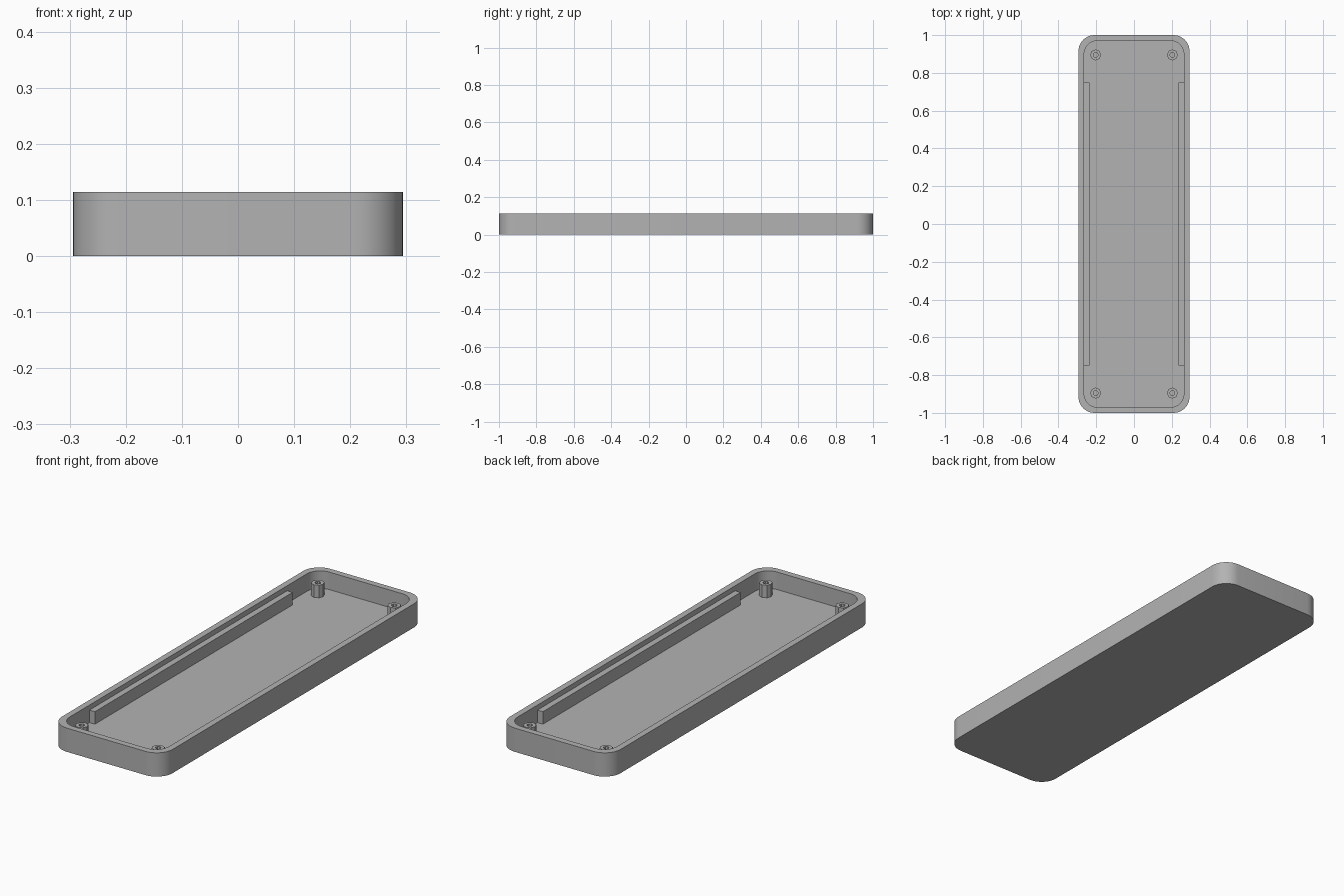
import bpy, bmesh, math

default = bpy.data.objects.get("Cube")
if default:
    bpy.data.objects.remove(default, do_unlink=True)

HALF_W, HALF_L, HEIGHT = 0.294, 1.0, 0.114
WALL, FLOOR, INNER_TOP = 0.03, 0.03, 0.09

grey = bpy.data.materials.new("plain_grey")
grey.use_nodes = True
grey.diffuse_color = (0.45, 0.45, 0.45, 1)
grey.node_tree.nodes["Principled BSDF"].inputs["Base Color"].default_value = (0.45, 0.45, 0.45, 1)


def rounded_rect(hw, hl, r, steps=10):
    """Counter-clockwise outline with rounded corners."""
    pts = []
    for q, (sx, sy) in enumerate([(1, 1), (-1, 1), (-1, -1), (1, -1)]):
        for i in range(steps + 1):
            a = math.pi / 2 * (q + i / steps)
            pts.append((sx * (hw - r) + r * math.cos(a), sy * (hl - r) + r * math.sin(a)))
    return pts


def circle(r, sides=8):
    return [(r * math.cos(math.tau * i / sides), r * math.sin(math.tau * i / sides)) for i in range(sides)]


def loft(name, sections, location=(0, 0, 0)):
    """Join equal outlines at given heights, closing both ends."""
    bm = bmesh.new()
    rings = [[bm.verts.new((x, y, z)) for x, y in pts] for pts, z in sections]
    for a, b in zip(rings, rings[1:]):
        for i in range(len(a)):
            j = (i + 1) % len(a)
            bm.faces.new((a[i], a[j], b[j], b[i]))
    bm.faces.new(rings[0][::-1])
    bm.faces.new(rings[-1])
    bmesh.ops.recalc_face_normals(bm, faces=bm.faces)
    mesh = bpy.data.meshes.new(name)
    bm.to_mesh(mesh)
    bm.free()
    mesh.materials.append(grey)
    obj = bpy.data.objects.new(name, mesh)
    obj.location = location
    bpy.context.collection.objects.link(obj)
    return obj


# Open tray: outer wall, flat rim, inner wall and floor
outer = rounded_rect(HALF_W, HALF_L, 0.085)
inner = rounded_rect(HALF_W - WALL, HALF_L - WALL, 0.07)
tray = loft("tray", [(outer, 0), (outer, HEIGHT), (inner, HEIGHT), (inner, FLOOR)])
bpy.ops.object.select_all(action="DESELECT")
tray.select_set(True)
bpy.context.view_layer.objects.active = tray
bpy.ops.object.shade_smooth_by_angle(angle=math.radians(30))

for side, sx in (("left", 1), ("right", -1)):
    # Ledge along the inside of each long wall
    hw, hl = 0.015, 0.75
    bar = [(-hw, -hl), (hw, -hl), (hw, hl), (-hw, hl)]
    loft(side + "_ledge", [(bar, FLOOR - 0.005), (bar, INNER_TOP)], (sx * 0.25, 0, 0))
    # Hollow screw posts near the corners
    for end, sy in (("front", -1), ("back", 1)):
        post, hole = circle(0.029), circle(0.013)
        loft(f"{end}_{side}_screw_post",
             [(post, FLOOR - 0.005), (post, INNER_TOP), (hole, INNER_TOP), (hole, FLOOR)],
             (sx * 0.203, sy * 0.895, 0))
